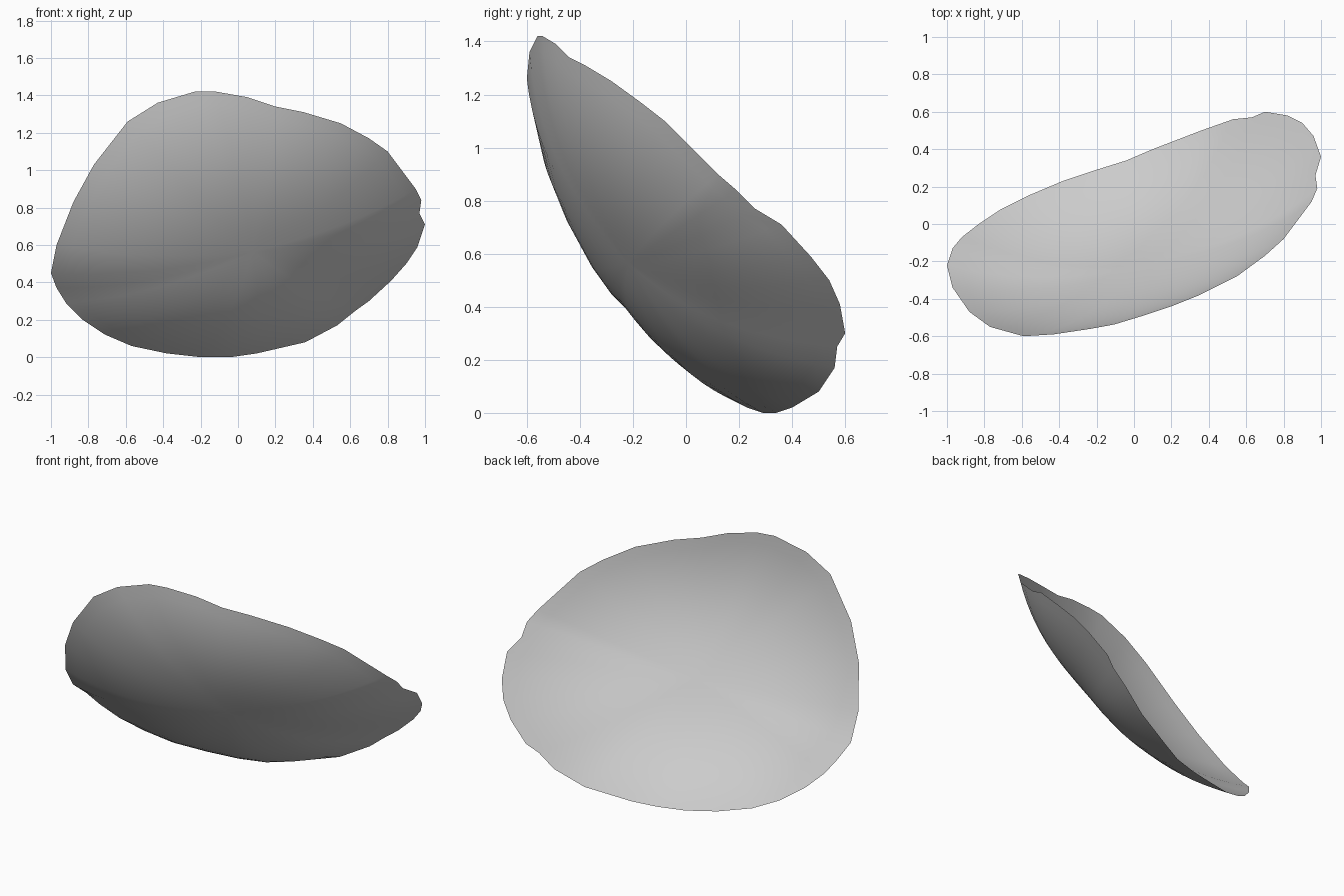
import bpy, bmesh
from mathutils import Vector

cube = bpy.data.objects.get("Cube")
if cube:
    bpy.data.objects.remove(cube, do_unlink=True)

# Rim of the curved shell, running over the top and back along the bottom
RIM = [
    (-1, -.22, .45), (-.97, -.34, .6), (-.88, -.47, .83), (-.77, -.55, 1.03),
    (-.59, -.6, 1.26), (-.43, -.59, 1.36), (-.23, -.56, 1.42), (-.12, -.54, 1.42),
    (.05, -.49, 1.39), (.2, -.44, 1.34), (.35, -.38, 1.31), (.55, -.28, 1.25),
    (.7, -.17, 1.17), (.8, -.08, 1.1), (.95, .12, .9), (.98, .19, .84),
    (.97, .26, .77), (1, .36, .71), (.96, .47, .59), (.9, .54, .5),
    (.82, .58, .41), (.7, .6, .3), (.63, .57, .25), (.53, .56, .17),
    (.36, .5, .08), (.1, .4, .02), (-.04, .34, 0), (-.2, .29, 0),
    (-.38, .23, .02), (-.57, .15, .06), (-.71, .08, .12), (-.83, 0, .2),
    (-.92, -.07, .29), (-.97, -.13, .37),
]
CENTRE = Vector((0, 0, .7))
AXIS = Vector((-.3, .81, .51)).normalized()   # direction the hollow faces
DEPTH = .27
FULLNESS = 2.4
RINGS = 14


def shell_point(rim_point, t):
    """Point at fraction t of the way from the middle of the bowl to the rim."""
    offset = Vector(rim_point) - CENTRE
    lift = offset.dot(AXIS)
    flat = offset - AXIS * lift
    bowl = lift * t * t - DEPTH * (1 - t ** FULLNESS)
    return CENTRE + flat * t + AXIS * bowl


def make_material(name, colour):
    mat = bpy.data.materials.new(name)
    mat.use_nodes = True
    mat.diffuse_color = colour
    for node in mat.node_tree.nodes:
        if node.type == 'BSDF_PRINCIPLED':
            node.inputs["Base Color"].default_value = colour
            node.inputs["Roughness"].default_value = .8
    return mat


# Bowl surface: rings of vertices closing on one middle vertex
bm = bmesh.new()
middle = bm.verts.new(shell_point(RIM[0], 0))
previous = None
count = len(RIM)
for ring in range(1, RINGS + 1):
    current = [bm.verts.new(shell_point(p, ring / RINGS)) for p in RIM]
    for i in range(count):
        j = (i + 1) % count
        if previous is None:
            bm.faces.new((middle, current[i], current[j]))
        else:
            bm.faces.new((previous[i], current[i], current[j], previous[j]))
    previous = current

# Outer, convex side is the front of the faces
bm.normal_update()
if sum((f.normal.dot(AXIS) for f in bm.faces)) > 0:
    bmesh.ops.reverse_faces(bm, faces=bm.faces[:])
for face in bm.faces:
    face.smooth = True

mesh = bpy.data.meshes.new("curved_shell")
bm.to_mesh(mesh)
bm.free()
mesh.materials.append(make_material("light grey", (.6, .6, .6, 1)))
shell = bpy.data.objects.new("curved_shell", mesh)
bpy.context.collection.objects.link(shell)
